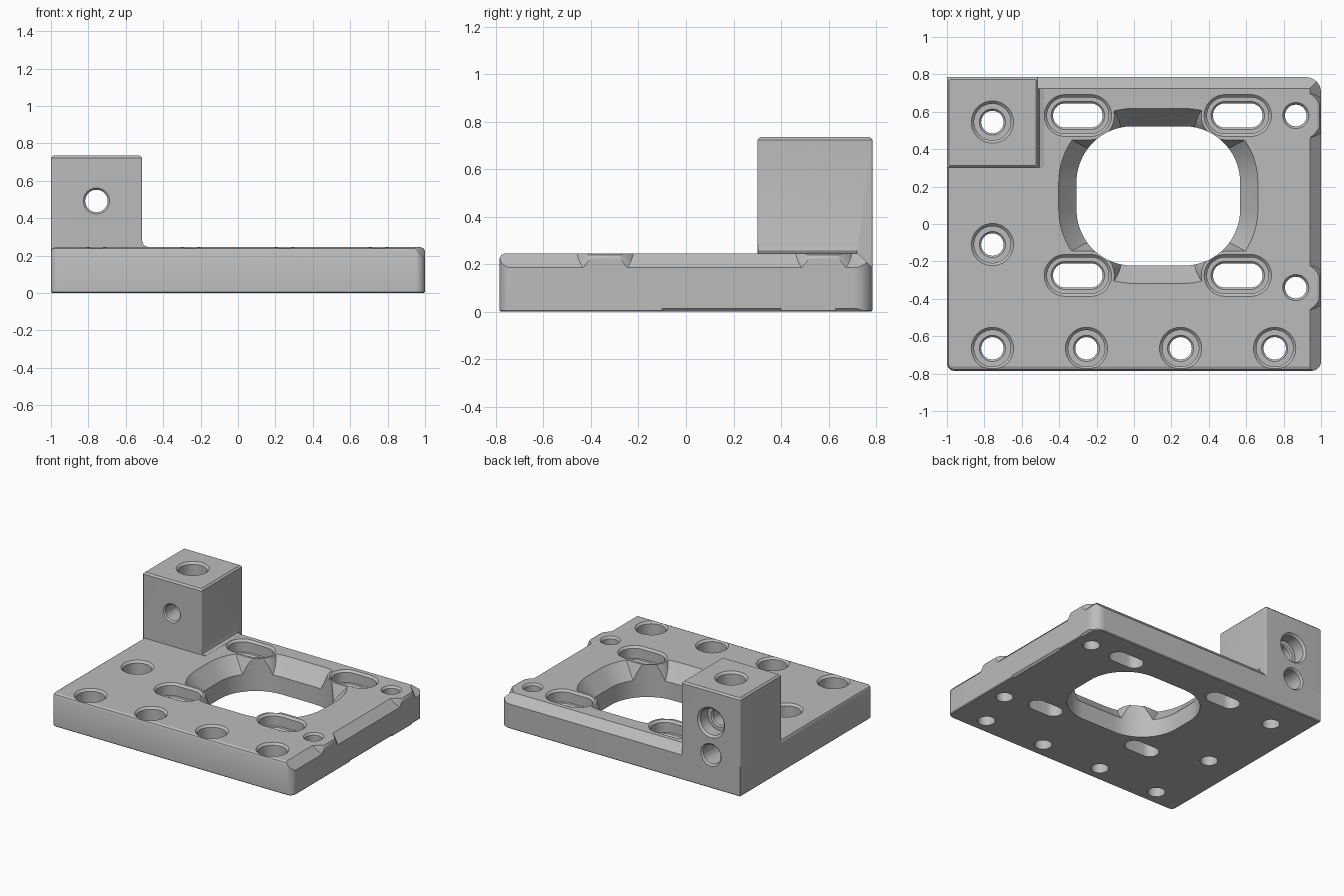
import bpy, bmesh, math
from mathutils import Vector

cube = bpy.data.objects.get("Cube")
if cube:
    bpy.data.objects.remove(cube, do_unlink=True)

grey = bpy.data.materials.new("machined_grey")
grey.use_nodes = True
grey.diffuse_color = (0.5, 0.5, 0.5, 1)
grey.node_tree.nodes["Principled BSDF"].inputs["Base Color"].default_value = (0.5, 0.5, 0.5, 1)

TOP = 0.245
BLOCK_TOP = 0.735


def ring(cx, cy, hx, hy, radii, z, steps=10):
    """Rounded rectangle; radii run from the back right corner, anticlockwise."""
    pts = []
    for i, (sx, sy) in enumerate([(1, 1), (-1, 1), (-1, -1), (1, -1)]):
        r = radii[i]
        for k in range(steps + 1):
            a = math.pi / 2 * (i + k / steps)
            pts.append(Vector((cx + sx * (hx - r) + r * math.cos(a),
                               cy + sy * (hy - r) + r * math.sin(a), z)))
    return pts


def loft(name, rings):
    bm = bmesh.new()
    loops = [[bm.verts.new(p) for p in r] for r in rings]
    for a, b in zip(loops, loops[1:]):
        for i in range(len(a)):
            j = (i + 1) % len(a)
            bm.faces.new((a[i], a[j], b[j], b[i]))
    bm.faces.new(loops[0])
    bm.faces.new(loops[-1])
    bmesh.ops.remove_doubles(bm, verts=bm.verts, dist=1e-5)
    bmesh.ops.recalc_face_normals(bm, faces=bm.faces)
    mesh = bpy.data.meshes.new(name)
    bm.to_mesh(mesh)
    bm.free()
    mesh.materials.append(grey)
    obj = bpy.data.objects.new(name, mesh)
    bpy.context.collection.objects.link(obj)
    return obj


def combine(target, tool, operation="DIFFERENCE"):
    bpy.context.view_layer.objects.active = target
    mod = target.modifiers.new("combine", "BOOLEAN")
    mod.operation, mod.solver, mod.object = operation, "EXACT", tool
    bpy.ops.object.modifier_apply(modifier=mod.name)
    bpy.data.objects.remove(tool, do_unlink=True)


def turned(name, cx, cy, hx, hy, profile, along_y=False):
    """Round or slotted solid from (height, growth) steps."""
    rings = [ring(cx, cy, hx + g, hy + g, [min(hx, hy) + g] * 4, z) for z, g in profile]
    if along_y:
        rings = [[Vector((p.x, p.z, p.y)) for p in r] for r in rings]
    return loft(name, rings)


def bore(top, depth, wide, rim=0.015, bottom=-0.1):
    """Counterbored profile with a chamfered rim."""
    return [(bottom, 0), (top - depth - 0.01, 0), (top - depth, 0.01), (top - depth, wide),
            (top - rim, wide), (top, wide + rim), (top + 0.1, wide + rim)]


def boss(cx, cy, hx, hy):
    return turned("boss", cx, cy, hx, hy, [(TOP - 0.2, 0.08), (TOP, 0), (TOP + 0.1, -0.01)])


# Base plate with rounded corners and a softened top edge
corners = [0.08, 0.005, 0.04, 0.05]
plate = loft("mounting_plate", [
    ring(0, 0, 1 - g, 0.785 - g, [max(r - g, 0.002) for r in corners], z)
    for z, g in [(0, 0.006), (0.006, 0), (TOP - 0.022, 0), (TOP - 0.007, 0.007), (TOP, 0.022)]])

# Sloped right and back edges, interrupted by the hole bosses
small_holes = [(0.865, 0.58), (0.865, -0.34)]
right_slope = loft("right_slope", [[Vector((x, y, z)) for x, z in
                   [(0.885, 0.3), (1.085, 0.1), (1.085, 0.3)]] for y in (-1, 1)])
back_slope = loft("back_slope", [[Vector((x, y, z)) for y, z in
                  [(0.67, 0.3), (0.87, 0.1), (0.87, 0.3)]] for x in (-0.6, 1.1)])
for slope in (right_slope, back_slope):
    for x, y in small_holes:
        combine(slope, boss(x, y, 0.14, 0.14))
    combine(plate, slope)

# Shallow reliefs along the lower right edge
for y0, y1 in [(-0.1, 0.4), (0.63, 0.8)]:
    combine(plate, loft("edge_relief", [[Vector((x, y, z)) for x, z in
            [(0.984, -0.002), (1.002, -0.002), (1.002, 0.016)]] for y in (y0, y1)]))

# Central opening and its funnel, interrupted by the slot bosses
slots = [(x, y) for x in (-0.3, 0.555) for y in (0.58, -0.275)]


def opening(z, g):
    return ring(0.13, 0.15, 0.4375 + g, 0.3725 + g, [0.3 + g] * 4, z, 20)


funnel = loft("funnel", [opening(0.13, 0), opening(TOP - 0.015, 0.085),
                         opening(TOP, 0.095), opening(0.33, 0.1)])
for x, y in slots:
    combine(funnel, boss(x, y, 0.195, 0.13))
combine(plate, funnel)
combine(plate, loft("opening", [opening(-0.1, 0), opening(0.4, 0)]))

# Corner block with softened edges and a small fillet at its foot
block = loft("corner_block", [
    ring(-0.756, 0.5425, 0.244 - g, 0.2425 - g, [0.008] * 4, z)
    for z, g in [(0.006, 0), (BLOCK_TOP - 0.012, 0), (BLOCK_TOP, 0.012)]])
combine(plate, block, "UNION")
fillet = loft("block_fillet", [[Vector((x, y, z)) for x, z in
              [(-0.53, 0.2), (-0.48, 0.2), (-0.48, TOP + 0.001), (-0.504, 0.255), (-0.513, 0.28), (-0.53, 0.28)]]
              for y in (0.302, 0.72)])
combine(plate, fillet, "UNION")

# Counterbored slots and screw holes
for x, y in slots:
    combine(plate, turned("slot", x, y, 0.133, 0.065, bore(TOP, 0.09, 0.032)))
for x, y in [(-0.757, -0.11)] + [(-0.757 + 0.503 * i, -0.665) for i in range(4)]:
    combine(plate, turned("screw_hole", x, y, 0.06, 0.06, bore(TOP, 0.1, 0.038)))
for x, y in small_holes:
    combine(plate, turned("pin_hole", x, y, 0.058, 0.058, [(-0.1, 0), (0.23, 0), (TOP, 0.012), (0.3, 0.012)]))

# Bores through the block: one upright, one front to back, one blind at the back
combine(plate, turned("upright_bore", -0.757, 0.545, 0.06, 0.06, bore(BLOCK_TOP, 0.1, 0.038)))
front = [(0.2, 0.01), (0.3, 0.01), (0.31, 0)]
combine(plate, turned("cross_bore", -0.757, 0.492, 0.06, 0.06,
                      front + bore(0.785, 0.1, 0.038)[1:], True))
combine(plate, turned("blind_bore", -0.757, 0.25, 0.072, 0.072,
                      [(0.545, 0), (0.773, 0), (0.785, 0.012), (0.85, 0.012)], True))

# Smooth curved walls, crisp edges
for o in bpy.context.selected_objects:
    o.select_set(False)
plate.select_set(True)
bpy.context.view_layer.objects.active = plate
bpy.ops.object.shade_smooth_by_angle(angle=math.radians(25))
